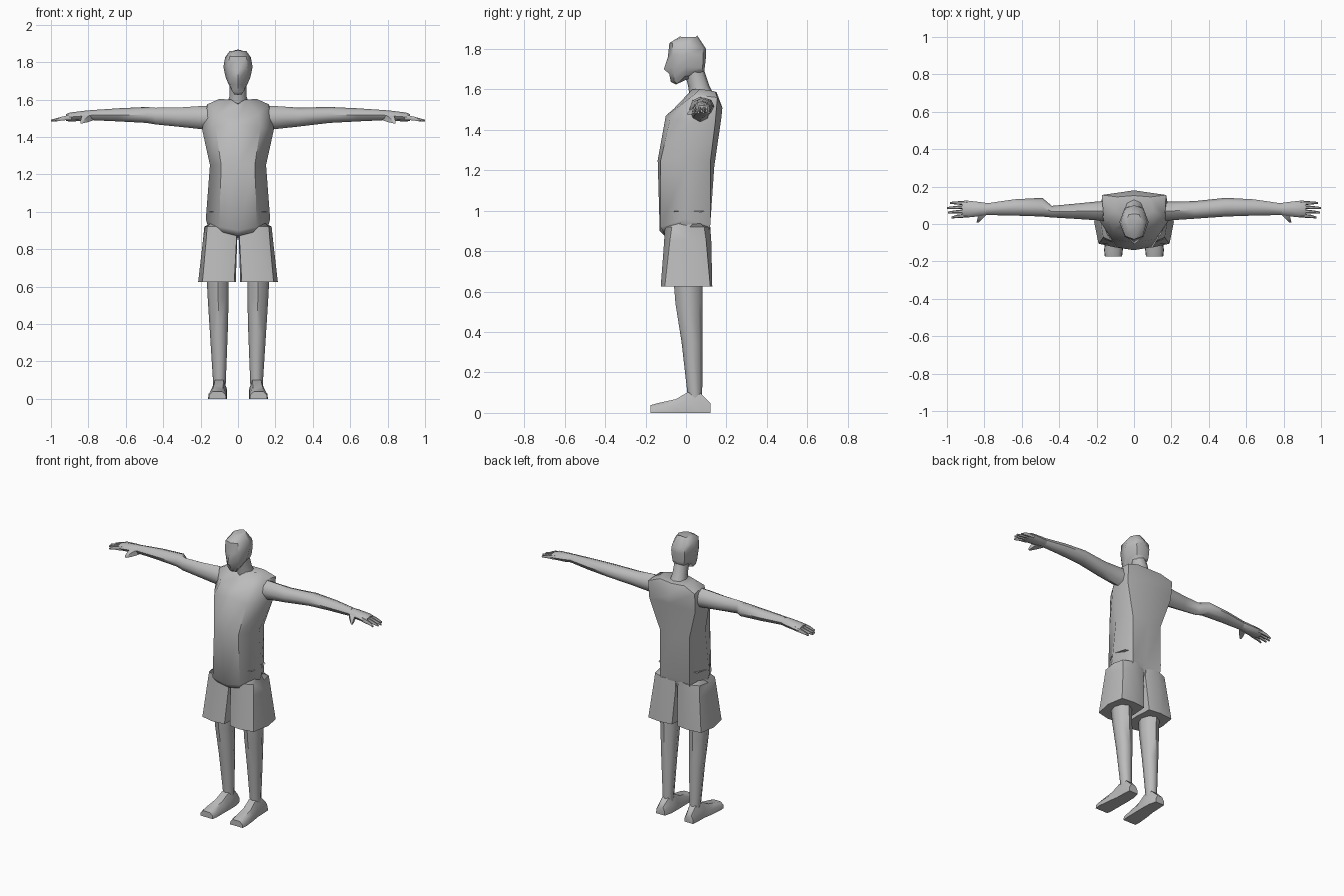
import bpy, bmesh, math
from mathutils import Vector

if "Cube" in bpy.data.objects:
    bpy.data.objects.remove(bpy.data.objects["Cube"], do_unlink=True)

grey = bpy.data.materials.new("plain_grey")
grey.use_nodes = True
GREY = (0.5, 0.5, 0.5, 1)
grey.diffuse_color = GREY
grey.node_tree.nodes["Principled BSDF"].inputs["Base Color"].default_value = GREY


def loft(name, rings, angle=50):
    """Skin a list of equal-length point rings and cap both ends."""
    bm = bmesh.new()
    loops = [[bm.verts.new(p) for p in ring] for ring in rings]
    n = len(loops[0])
    for a, b in zip(loops, loops[1:]):
        for i in range(n):
            bm.faces.new((a[i], a[(i + 1) % n], b[(i + 1) % n], b[i]))
    bm.faces.new(loops[0])
    bm.faces.new(loops[-1])
    bmesh.ops.recalc_face_normals(bm, faces=bm.faces)
    mesh = bpy.data.meshes.new(name)
    bm.to_mesh(mesh)
    bm.free()
    mesh.materials.append(grey)
    obj = bpy.data.objects.new(name, mesh)
    bpy.context.collection.objects.link(obj)
    bpy.ops.object.select_all(action='DESELECT')
    obj.select_set(True)
    bpy.context.view_layer.objects.active = obj
    bpy.ops.object.shade_smooth_by_angle(angle=math.radians(angle))
    return obj


def whole(half):
    """Complete a front-to-back half ring with its mirror."""
    return half + [(-x, y, z) for x, y, z in reversed(half[1:-1])]


def oval_z(z, x0, x1, y0, y1, n=8, turn=0.0):
    """Horizontal oval between the given limits."""
    return [((x0 + x1) / 2 + (x1 - x0) / 2 * math.cos(turn + i * math.tau / n),
             (y0 + y1) / 2 + (y1 - y0) / 2 * math.sin(turn + i * math.tau / n), z)
            for i in range(n)]


def oval_x(x, y0, y1, z0, z1, n=8):
    """Upright oval across the x axis."""
    return [(x, p[0], p[1]) for p in oval_z(0, y0, y1, z0, z1, n)]


def flip(rings, s):
    return [[(s * x, y, z) for x, y, z in ring] for ring in rings]


# Torso, with the front of the shoulders sloping up to the neck
loft("torso", [whole(h) for h in (
    [(0, -.10, .87), (.08, -.11, .89), (.16, 0, .92), (.10, .11, .88), (0, .08, .86)],
    [(0, -.13, .90), (.10, -.125, .92), (.172, 0, .96), (.11, .12, .93), (0, .11, .94)],
    [(0, -.14, 1.25), (.09, -.125, 1.25), (.15, .01, 1.25), (.11, .12, 1.24), (0, .14, 1.22)],
    [(0, -.10, 1.47), (.12, -.08, 1.45), (.192, .03, 1.44), (.17, .145, 1.44), (0, .175, 1.46)],
    [(0, -.06, 1.505), (.11, -.03, 1.52), (.163, .04, 1.575), (.172, .155, 1.56), (0, .18, 1.51)],
    [(0, .015, 1.575), (.045, .03, 1.60), (.10, .07, 1.603), (.09, .145, 1.59), (0, .152, 1.585)],
)])

# Neck
loft("neck", [oval_z(1.55, -.065, .065, .02, .15), oval_z(1.62, -.045, .045, .01, .115),
              oval_z(1.71, -.045, .045, -.015, .085)])

# Head, with chin, nose and brow along the front line
loft("head", [whole(h) for h in (
    [(0, -.05, 1.625), (.02, -.045, 1.627), (.036, -.005, 1.665), (.03, .06, 1.675), (0, .075, 1.675)],
    [(0, -.075, 1.638), (.032, -.06, 1.645), (.054, 0, 1.69), (.04, .08, 1.69), (0, .09, 1.69)],
    [(0, -.083, 1.678), (.042, -.06, 1.68), (.065, .005, 1.715), (.044, .082, 1.71), (0, .093, 1.71)],
    [(0, -.11, 1.70), (.044, -.063, 1.71), (.071, .008, 1.74), (.047, .084, 1.735), (0, .096, 1.735)],
    [(0, -.09, 1.76), (.05, -.068, 1.765), (.078, .01, 1.775), (.05, .085, 1.77), (0, .10, 1.77)],
    [(0, -.082, 1.83), (.046, -.066, 1.83), (.069, .015, 1.825), (.045, .085, 1.805), (0, .10, 1.80)],
    [(0, -.03, 1.862), (.028, -.02, 1.86), (.044, .015, 1.86), (.028, .05, 1.86), (0, .055, 1.868)],
)])

for side, s in (("left", 1), ("right", -1)):
    # Shorts leg
    loft(side + "_shorts_leg", flip([
        oval_z(1.0, .02, .165, -.09, .115, 8),
        [(.01, -.085, .92), (.09, -.105, .92), (.165, -.07, .92), (.18, .02, .92),
         (.165, .09, .92), (.09, .12, .92), (.01, .10, .92), (.003, .01, .92)],
        [(.008, -.09, .85), (.09, -.108, .85), (.17, -.08, .85), (.187, .02, .85),
         (.17, .10, .85), (.09, .125, .85), (.008, .10, .85), (.004, .01, .85)],
        [(.02, -.115, .625), (.10, -.125, .625), (.19, -.105, .625), (.213, .01, .625),
         (.195, .12, .625), (.10, .13, .625), (.02, .12, .625), (.012, .01, .625)],
    ], s))

    # Lower leg
    loft(side + "_leg", flip([
        oval_z(.70, .05, .17, -.065, .082), oval_z(.54, .05, .162, -.052, .082),
        oval_z(.35, .055, .15, -.022, .082), oval_z(.07, .066, .132, .01, .08)], s))

    # Foot: heel to toe sections (y, centre, half width, height)
    loft(side + "_foot", flip([
        [(c - w, y, 0), (c + w, y, 0), (c + w * .95, y, h * .55),
         (c + w * .55, y, h), (c - w * .55, y, h), (c - w * .95, y, h * .55)]
        for y, c, w, h in ((.12, .105, .032, .05), (.07, .10, .04, .10), (.005, .10, .042, .10),
                           (-.05, .105, .046, .068), (-.14, .11, .05, .048),
                           (-.175, .11, .046, .038))], s))

    # Arm; the right one has a sharp step behind the elbow
    elbow = [(.49, .04, .14, 1.475, 1.56)]
    if s < 0:
        elbow.insert(0, (.44, .035, .097, 1.467, 1.556))
    sections = [(.14, .015, .125, 1.435, 1.565), (.20, .02, .12, 1.442, 1.565),
                (.32, .028, .122 if s > 0 else .108, 1.455, 1.557)] + elbow + [
                (.64, .045, .132, 1.483, 1.553), (.79, .048, .11, 1.49, 1.543)]
    loft(side + "_arm", flip([oval_x(*a) for a in sections], s))

    # Palm
    loft(side + "_palm", flip([
        oval_x(.77, .05, .11, 1.492, 1.543), oval_x(.82, .042, .117, 1.485, 1.54),
        oval_x(.90, .034, .126, 1.483, 1.53), oval_x(.92, .036, .122, 1.485, 1.522)], s))

    # Fingers: root y, tip x, tip y
    for name, y0, tx, ty in (("index", .046, .975, .035), ("middle", .069, .995, .062),
                             ("ring", .091, 1.0, .086), ("little", .112, .985, .113)):
        loft(f"{side}_{name}_finger", flip([
            oval_x(.89, y0 - .011, y0 + .011, 1.49, 1.522, 6),
            oval_x(.945, (y0 + ty) / 2 - .009, (y0 + ty) / 2 + .009, 1.486, 1.509, 6),
            oval_x(tx, ty - .005, ty + .005, 1.481, 1.493, 6)], s))

    # Thumb, pointing forward and out
    loft(side + "_thumb", flip([
        [(.80 + a * .025, .065, 1.508 + b * .02) for a, b in ((-1, -1), (1, -1), (1, 1), (-1, 1))],
        [(.822 + a * .015, .03, 1.492 + b * .014) for a, b in ((-1, -1), (1, -1), (1, 1), (-1, 1))],
        [(.836 + a * .006, .008, 1.479 + b * .006) for a, b in ((-1, -1), (1, -1), (1, 1), (-1, 1))],
    ], s))
